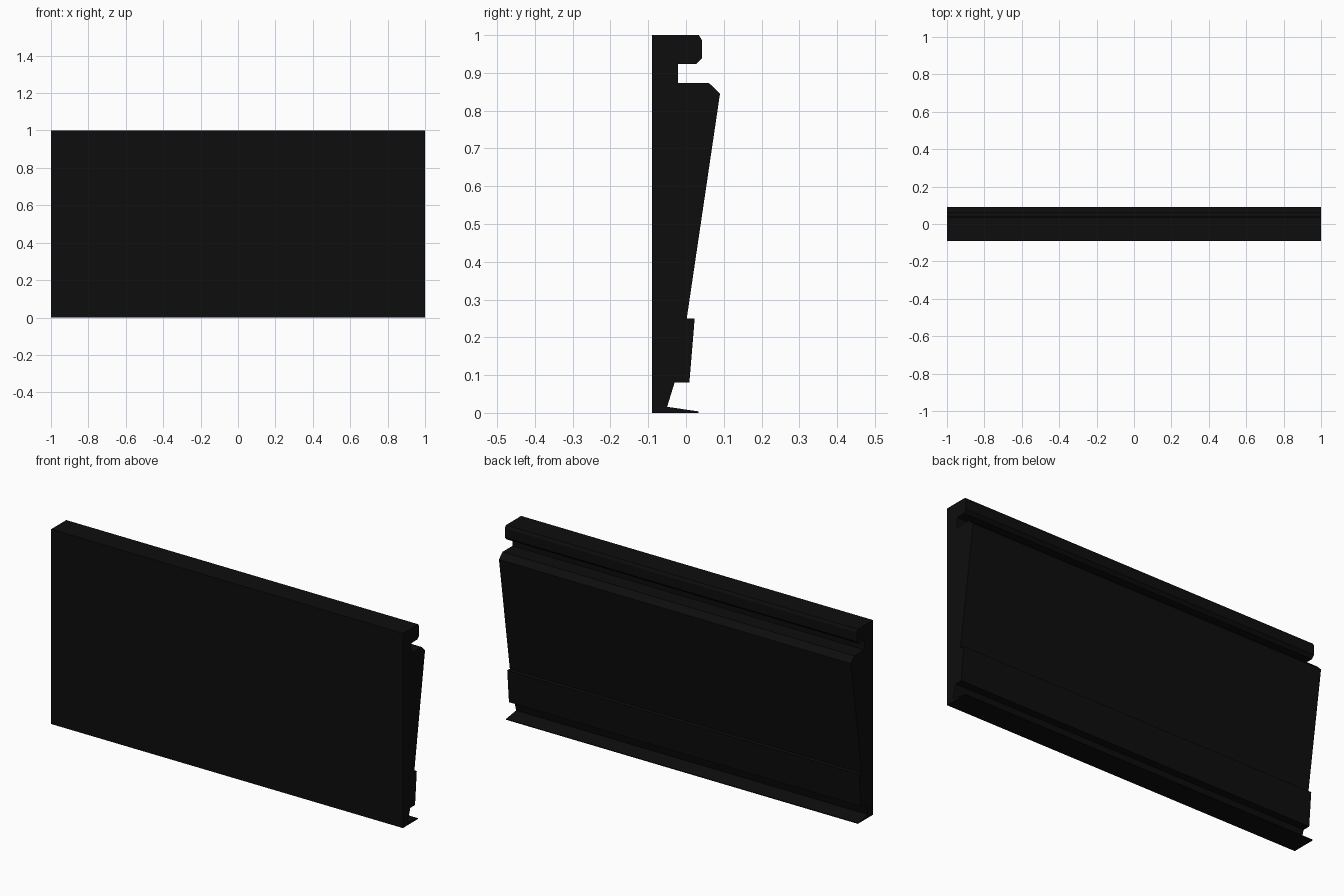
import bpy, bmesh

if "Cube" in bpy.data.objects:
    bpy.data.objects.remove(bpy.data.objects["Cube"])

# Flat near-black colour for the whole panel
black = bpy.data.materials.new("near black")
black.diffuse_color = (0.004, 0.004, 0.004, 1)
black.use_nodes = True
black.node_tree.nodes["Principled BSDF"].inputs["Base Color"].default_value = black.diffuse_color

# Side profile (y, z): flat front, drip lip, lower step, sloped back, groove, top rail
PROFILE = [
    (-0.09, 0), (0.033, 0), (0.033, 0.004), (-0.05, 0.016),
    (-0.03, 0.081), (0.009, 0.081), (0.023, 0.25), (0.002, 0.25),
    (0.09, 0.845), (0.061, 0.873), (-0.021, 0.873), (-0.021, 0.924),
    (0.027, 0.924), (0.042, 0.939), (0.042, 0.987), (0.034, 1), (-0.09, 1),
]


def extrude_profile(name, points, x0, x1, mat):
    bm = bmesh.new()
    face = bm.faces.new([bm.verts.new((x0, y, z)) for y, z in points])
    ext = bmesh.ops.extrude_face_region(bm, geom=[face], use_keep_orig=True)
    verts = [g for g in ext["geom"] if isinstance(g, bmesh.types.BMVert)]
    bmesh.ops.translate(bm, verts=verts, vec=(x1 - x0, 0, 0))
    bmesh.ops.recalc_face_normals(bm, faces=bm.faces)
    mesh = bpy.data.meshes.new(name)
    bm.to_mesh(mesh)
    bm.free()
    mesh.materials.append(mat)
    obj = bpy.data.objects.new(name, mesh)
    bpy.context.collection.objects.link(obj)
    return obj


# Full-width siding panel
extrude_profile("siding_panel", PROFILE, -1, 1, black)
